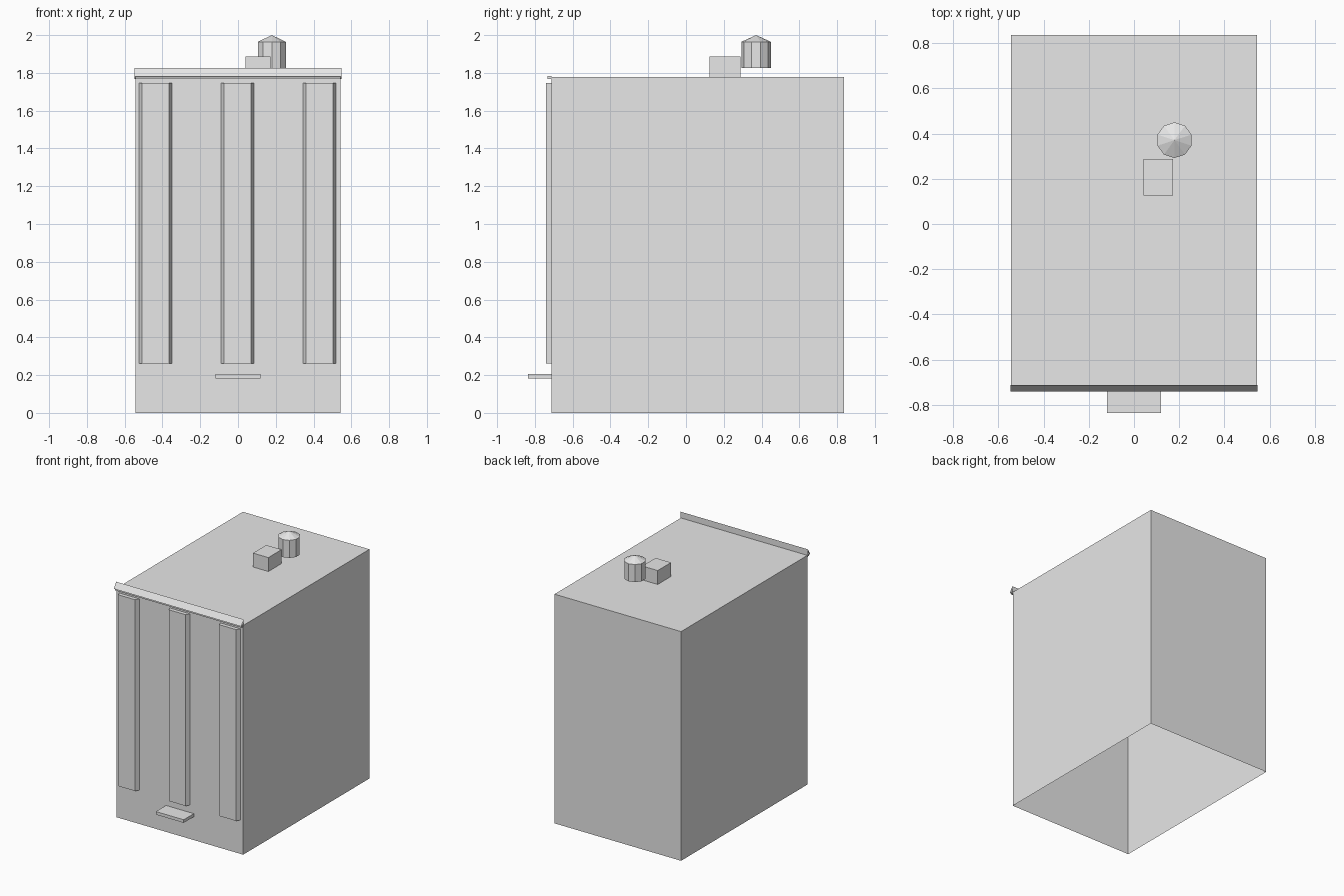
import bpy, bmesh, math
from mathutils import Matrix

cube = bpy.data.objects.get("Cube")
if cube:
    bpy.data.objects.remove(cube, do_unlink=True)

# One plain grey for the whole building
grey = bpy.data.materials.new("pale_grey")
grey.use_nodes = True
colour = (0.8, 0.8, 0.8, 1)
grey.diffuse_color = colour
grey.node_tree.nodes["Principled BSDF"].inputs["Base Color"].default_value = colour

FRONT, BACK, ROOF, HALF = -0.712, 0.836, 1.778, 0.543


def finish(name, bm):
    mesh = bpy.data.meshes.new(name)
    bm.to_mesh(mesh)
    bm.free()
    mesh.materials.append(grey)
    obj = bpy.data.objects.new(name, mesh)
    bpy.context.collection.objects.link(obj)
    return obj


def box(name, x, y, z, open_bottom=False):
    bm = bmesh.new()
    bmesh.ops.create_cube(bm, size=1)
    for v in bm.verts:
        v.co = [lo + (c + 0.5) * (hi - lo) for c, (lo, hi) in zip(v.co, (x, y, z))]
    bm.normal_update()
    if open_bottom:
        under = [f for f in bm.faces if f.normal.z < -0.9]
        bmesh.ops.delete(bm, geom=under, context='FACES_ONLY')
    return finish(name, bm)


def pilaster(name, x):
    # Upright slab whose sides taper towards the front
    bm = bmesh.new()
    plan = [(x - 0.087, FRONT), (x - 0.071, -0.741), (x + 0.071, -0.741), (x + 0.087, FRONT)]
    face = bm.faces.new([bm.verts.new((px, py, 0.262)) for px, py in plan])
    new = bmesh.ops.extrude_face_region(bm, geom=[face])["geom"]
    for v in new:
        if isinstance(v, bmesh.types.BMVert):
            v.co.z = 1.746
    bmesh.ops.recalc_face_normals(bm, faces=bm.faces)
    return finish(name, bm)


def cornice(name, half):
    # Open-ended strip: sloping front, short underside, upright back
    bm = bmesh.new()
    profile = [(FRONT, 1.826), (-0.741, 1.782), (FRONT, 1.768)]
    ends = [[bm.verts.new((sx * half, y, z)) for y, z in profile] for sx in (-1, 1)]
    for i in range(3):
        j = (i + 1) % 3
        bm.faces.new((ends[0][i], ends[0][j], ends[1][j], ends[1][i]))
    bmesh.ops.recalc_face_normals(bm, faces=bm.faces)
    return finish(name, bm)


def round_part(name, sides, r1, r2, z0, z1, capped):
    bm = bmesh.new()
    place = Matrix.Translation((0.179, 0.371, (z0 + z1) / 2)) @ Matrix.Rotation(math.pi / 2, 4, 'Z')
    bmesh.ops.create_cone(bm, cap_ends=capped, segments=sides, radius1=r1, radius2=r2,
                          depth=z1 - z0)
    # Turn the ring so that a corner points to the front
    first = max(bm.verts, key=lambda v: v.co.x)
    spin = Matrix.Rotation(-math.atan2(first.co.y, first.co.x), 4, 'Z')
    bm.transform(place @ spin)
    bmesh.ops.remove_doubles(bm, verts=bm.verts, dist=1e-5)
    return finish(name, bm)


# Main block, open underneath
box("building_body", (-HALF, HALF), (FRONT, BACK), (0, ROOF), open_bottom=True)

# Front details
for side, x in (("right", -0.436), ("middle", -0.002), ("left", 0.432)):
    pilaster("pilaster_" + side, x)
cornice("cornice", 0.547)
box("cornice_ledge", (-HALF, HALF), (-0.732, FRONT), (1.768, 1.783))
box("entrance_ledge", (-0.119, 0.119), (-0.836, FRONT), (0.181, 0.205))

# Rooftop hut and water tank
box("roof_hut", (0.041, 0.173), (0.125, 0.288), (ROOF, 1.886))
round_part("water_tank", 10, 0.078, 0.078, 1.827, 1.964, True)
round_part("water_tank_lid", 10, 0.079, 0, 1.964, 2.0, False)
